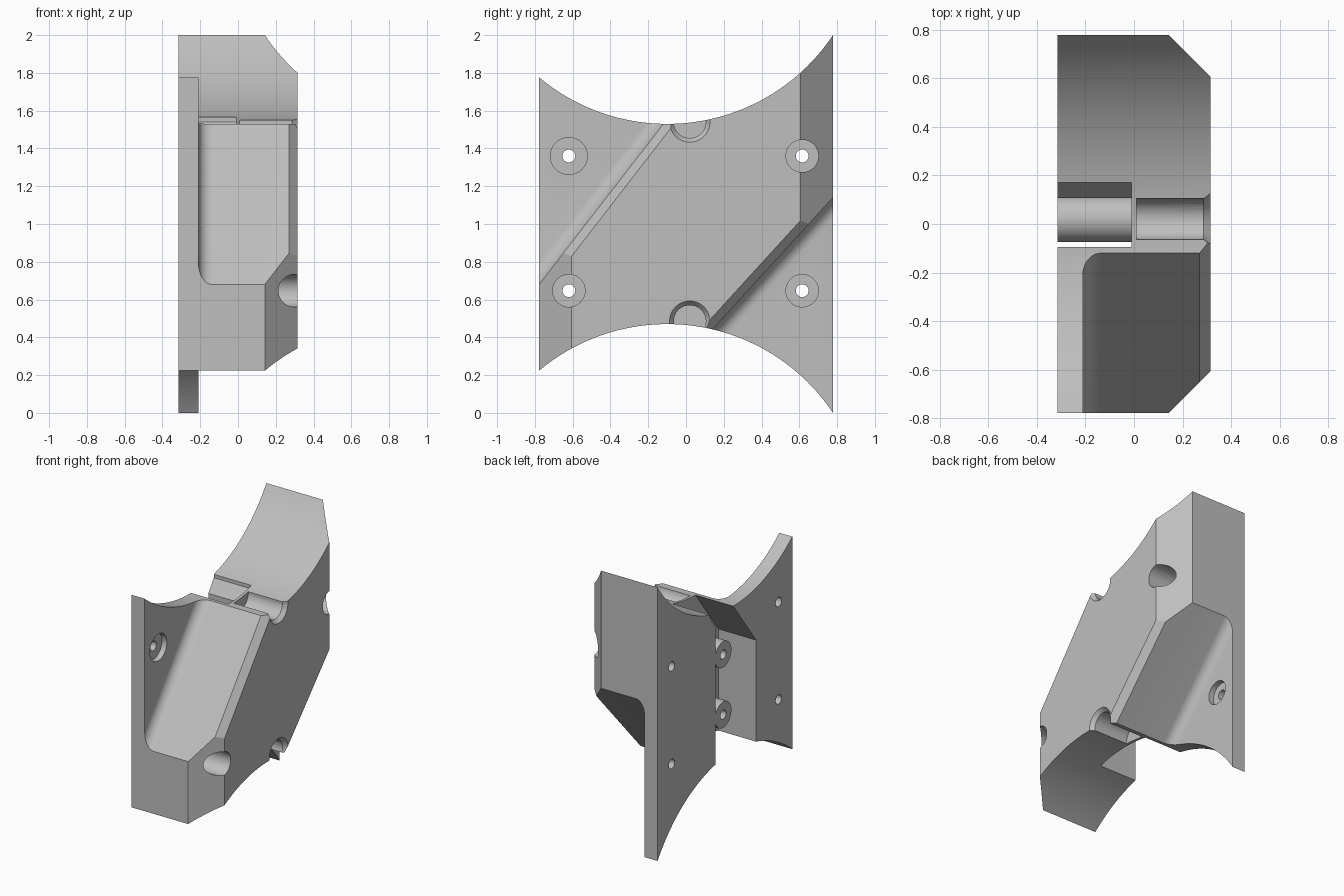
import bpy, bmesh
from math import pi, sin, cos, sqrt, asin
from mathutils import Vector

if "Cube" in bpy.data.objects:
    bpy.data.objects.remove(bpy.data.objects["Cube"])

grey = bpy.data.materials.new("plain_grey")
grey.use_nodes = True
grey.diffuse_color = (0.52, 0.52, 0.52, 1)
grey.node_tree.nodes["Principled BSDF"].inputs["Base Color"].default_value = (0.52, 0.52, 0.52, 1)

BACK, PLATE, FRONT = -0.315, -0.21, 0.315   # depth layers along x
HALF = 0.778                                # half width along y


def make(name, bm):
    bmesh.ops.recalc_face_normals(bm, faces=bm.faces)
    mesh = bpy.data.meshes.new(name)
    bm.to_mesh(mesh)
    bm.free()
    mesh.materials.append(grey)
    ob = bpy.data.objects.new(name, mesh)
    bpy.context.collection.objects.link(ob)
    return ob


def loft(name, ring_a, ring_b):
    bm = bmesh.new()
    a = [bm.verts.new(p) for p in ring_a]
    b = [bm.verts.new(p) for p in ring_b]
    bm.faces.new(a)
    bm.faces.new(b[::-1])
    for i in range(len(a)):
        j = (i + 1) % len(a)
        bm.faces.new((a[i], b[i], b[j], a[j]))
    return make(name, bm)


def prism(name, outline, x0, x1):
    return loft(name, [(x0, y, z) for y, z in outline], [(x1, y, z) for y, z in outline])


def rod(name, y, z, r0, x0, x1, r1=None, n=40):
    def ring(x, r):
        return [(x, y + r * cos(2 * pi * i / n), z + r * sin(2 * pi * i / n)) for i in range(n)]
    return loft(name, ring(x0, r0), ring(x1, r1 or r0))


def combine(target, tool, operation):
    mod = target.modifiers.new("combine", 'BOOLEAN')
    mod.operation, mod.object, mod.solver = operation, tool, 'EXACT'
    bpy.context.view_layer.objects.active = target
    bpy.ops.object.modifier_apply(modifier=mod.name)
    bpy.data.objects.remove(tool)


# Mounting plate, trimmed to its arcs at the end
bracket = prism("bracket", [(-1, -0.2), (1, -0.2), (1, 2.2), (-1, 2.2)], BACK, PLATE)

# Diagonal walls of the raised block: start, end, side of the outward normal
walls = []
for p, q, side in (((-HALF, 0.68), (-0.12, 1.53), 1), ((0.15, 0.452), (HALF, 1.14), -1)):
    start = Vector((0, *p))
    along = (Vector((0, *q)) - start).normalized()
    walls.append((start, along, Vector((0, -along.z, along.y)) * side))

# Raised block: a box sliced by walls, edge chamfers and corner chamfers
cuts = []
for start, along, out in walls:
    cuts.append((start, out))
    cuts.append((start + Vector((0.27, 0, 0)), out + Vector((1, 0, 0))))
for s in (-1, 1):
    cuts.append((Vector((FRONT, s * 0.605, 0)), Vector((1, s, 0))))
bm = bmesh.new()
bmesh.ops.create_cube(bm, size=1)
for v in bm.verts:
    v.co = ((PLATE - 0.05) if v.co.x < 0 else FRONT, v.co.y * 1.8, 1 + v.co.z * 2.4)
for point, normal in cuts:
    bmesh.ops.bisect_plane(bm, geom=bm.verts[:] + bm.edges[:] + bm.faces[:],
                           plane_co=point, plane_no=normal, clear_outer=True)
    bmesh.ops.holes_fill(bm, edges=[e for e in bm.edges if e.is_boundary])
combine(bracket, make("raised_block", bm), 'UNION')

# Hollow fillets where the walls meet the plate
R = 0.072
for start, along, out in walls:
    profile = [(-0.02, -0.02), (R, -0.02)]
    profile += [(R - R * sin(t * pi / 16), R - R * cos(t * pi / 16)) for t in range(9)]
    profile += [(-0.02, R)]
    ends = []
    for d in (-0.5, 1.5):
        ends.append([start + along * d + out * n + Vector((PLATE + h, 0, 0)) for n, h in profile])
    combine(bracket, loft("fillet", *ends), 'UNION')

# Pocket in the back with two screw bosses
pocket = [(0.107, 0.3), (0.107, 1.45), (0.17, 1.54), (0.17, 1.7), (0.035, 1.7),
          (-0.36, 1.18), (-0.36, 0.3)]
combine(bracket, prism("pocket", pocket, BACK - 0.1, -0.01), 'DIFFERENCE')
for z in (0.78, 1.22):
    combine(bracket, rod("boss", 0.02, z, 0.095, BACK, 0.0), 'UNION')
    combine(bracket, rod("boss_hole", 0.02, z, 0.033, BACK - 0.1, -0.08), 'DIFFERENCE')

# Arc-shaped outline, the lower edge mirroring the upper
ARC_Y, ARC_R, LOW = -0.1, 1.055, 1.53
upper = []
a0, a1 = asin((-HALF - ARC_Y) / ARC_R), asin((HALF - ARC_Y) / ARC_R)
for i in range(49):
    a = a0 + (a1 - a0) * i / 48
    upper.append((ARC_Y + ARC_R * sin(a), LOW + ARC_R * (1 - cos(a))))
outline = upper + [(y, 2 - z) for y, z in reversed(upper)]
combine(bracket, prism("outline", outline, -0.5, 0.5), 'INTERSECT')

# Round notches with flared mouths in both arcs
for z in (0.485, 1.54):
    combine(bracket, rod("notch", 0.02, z, 0.085, 0.01, 0.5), 'DIFFERENCE')
    combine(bracket, rod("notch_flare", 0.02, z, 0.084, 0.285, 0.325, 0.115), 'DIFFERENCE')

# Counterbored corner screw holes
for y, z, r in ((-0.62, 1.36, 0.098), (-0.62, 0.647, 0.086), (0.615, 1.36, 0.086), (0.615, 0.647, 0.086)):
    combine(bracket, rod("counterbore", y, z, r, -0.25, 0.5), 'DIFFERENCE')
    combine(bracket, rod("screw_hole", y, z, 0.034, -0.5, 0.5, n=24), 'DIFFERENCE')

# Smooth curves, sharp edges
bpy.ops.object.select_all(action='DESELECT')
bracket.select_set(True)
bpy.context.view_layer.objects.active = bracket
bpy.ops.object.shade_smooth_by_angle(angle=pi / 7)
